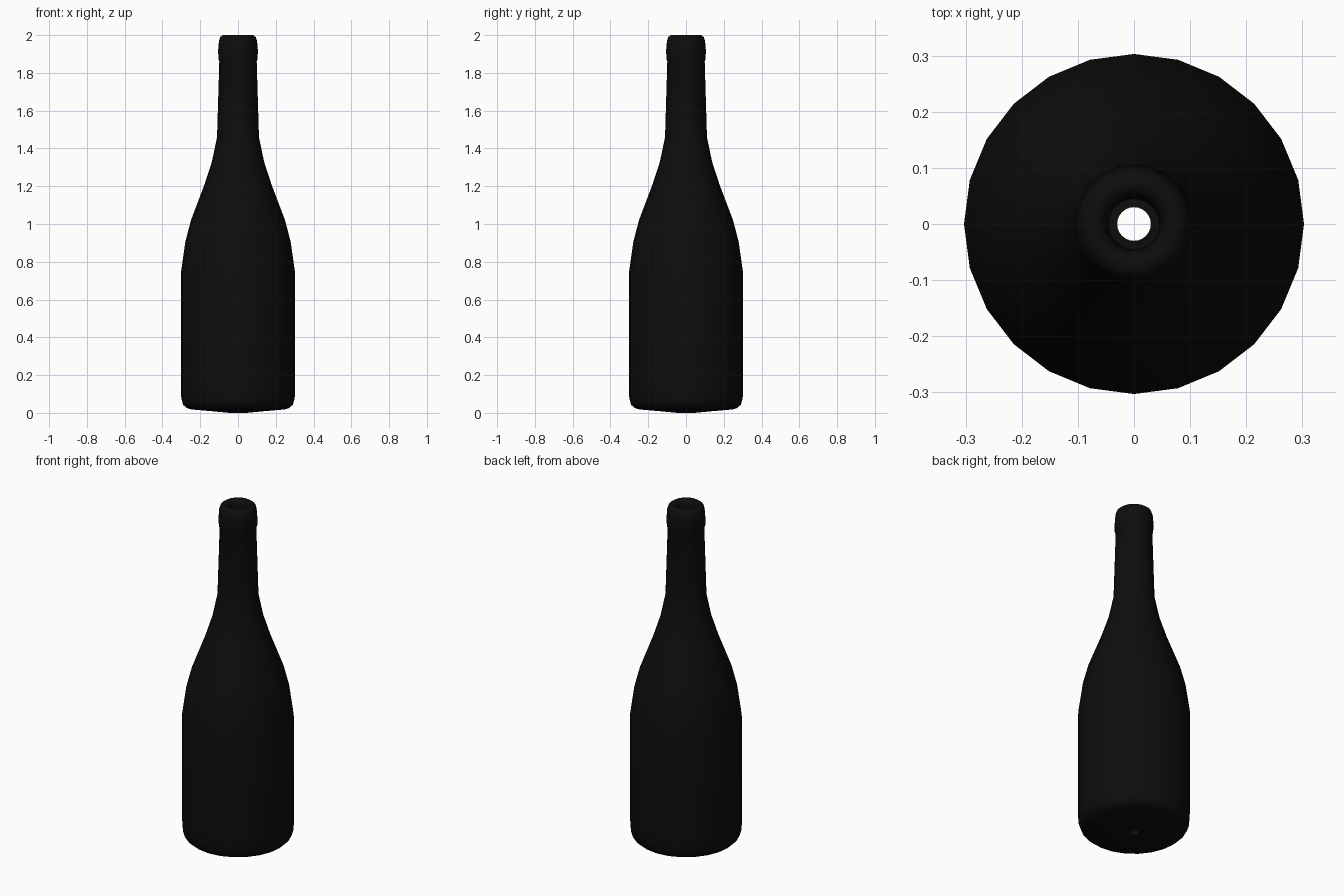
import bpy, bmesh, math

if "Cube" in bpy.data.objects:
    bpy.data.objects.remove(bpy.data.objects["Cube"])

SIDES = 24

# bottle profile (radius, height): base hole -> body -> neck -> lip -> inner neck
profile = [
    (0.03, 0.03), (0.03, 0.004), (0.045, 0.0), (0.15, 0.01), (0.245, 0.018),
    (0.272, 0.026), (0.29, 0.043), (0.30, 0.075), (0.303, 0.14), (0.303, 0.40), (0.303, 0.735),
    (0.279, 0.905), (0.249, 1.02), (0.177, 1.21), (0.138, 1.33),
    (0.111, 1.46), (0.099, 1.86),
    (0.104, 1.875), (0.105, 1.92), (0.101, 1.97), (0.094, 1.99), (0.08, 2.0),
    (0.062, 1.998), (0.052, 1.985), (0.047, 1.96), (0.045, 1.70), (0.045, 1.46),
]

# revolve the profile
bm = bmesh.new()
rings = []
for r, z in profile:
    rings.append([bm.verts.new((r * math.cos(2 * math.pi * i / SIDES),
                                r * math.sin(2 * math.pi * i / SIDES), z))
                  for i in range(SIDES)])
for low, high in zip(rings, rings[1:]):
    for i in range(SIDES):
        j = (i + 1) % SIDES
        bm.faces.new((low[i], low[j], high[j], high[i]))

mesh = bpy.data.meshes.new("bottle")
bm.to_mesh(mesh)
bm.free()
bottle = bpy.data.objects.new("bottle", mesh)
bpy.context.collection.objects.link(bottle)

# near-black glass
mat = bpy.data.materials.new("black_glass")
mat.diffuse_color = (0.004, 0.004, 0.004, 1)
mat.use_nodes = True
mat.node_tree.nodes["Principled BSDF"].inputs["Base Color"].default_value = mat.diffuse_color
mesh.materials.append(mat)

# smooth shading
bpy.context.view_layer.objects.active = bottle
bottle.select_set(True)
bpy.ops.object.shade_smooth_by_angle(angle=math.radians(50))
